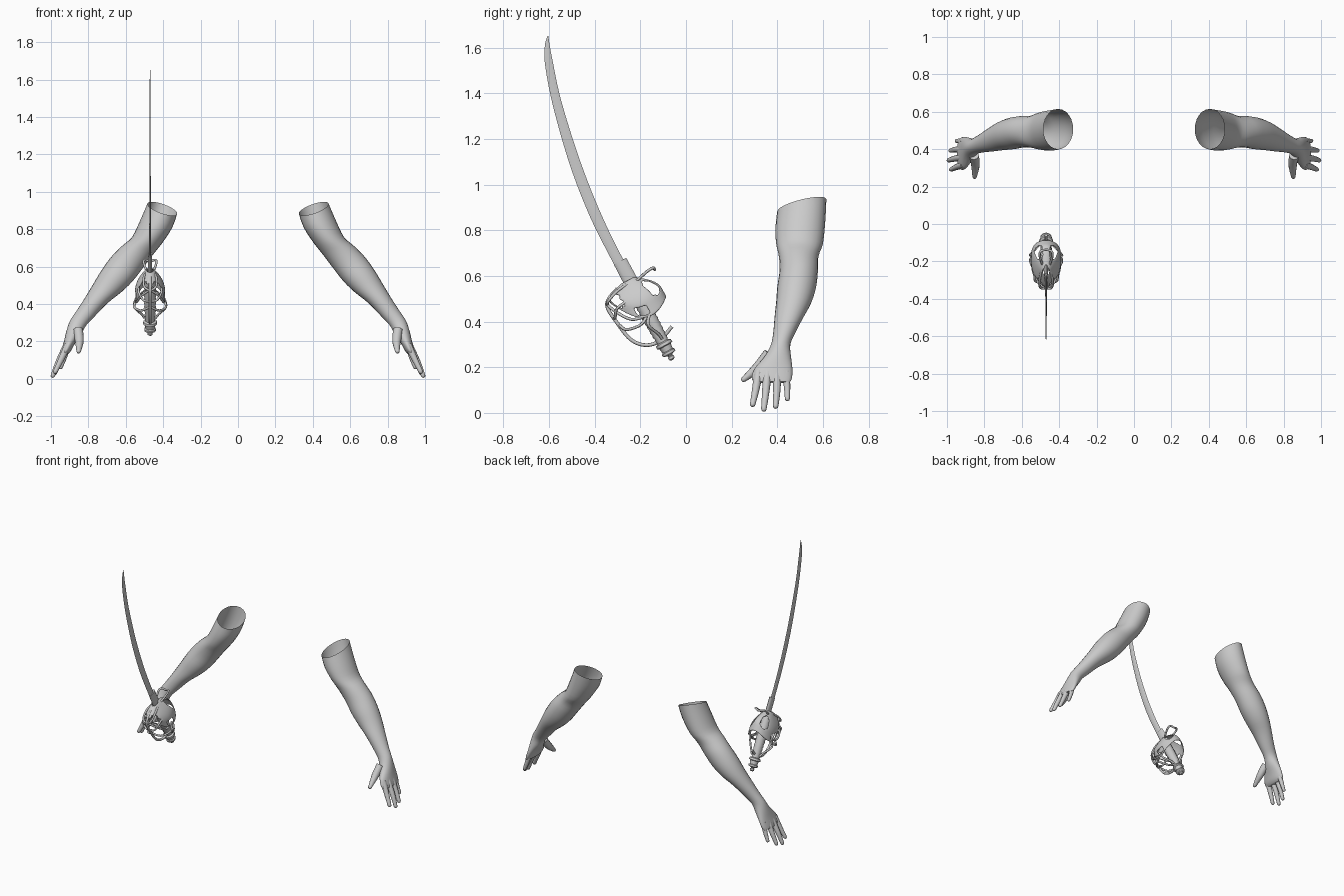
import bpy, bmesh, math
from mathutils import Vector as V

if "Cube" in bpy.data.objects:
    bpy.data.objects.remove(bpy.data.objects["Cube"])

grey = bpy.data.materials.new("pale_grey")
grey.diffuse_color = (0.6, 0.6, 0.6, 1)
grey.use_nodes = True
grey.node_tree.nodes["Principled BSDF"].inputs["Base Color"].default_value = grey.diffuse_color
CX = -0.47  # sword plane


def make(name, bm, subsurf=0, solid=0.0, angle=60):
    bmesh.ops.recalc_face_normals(bm, faces=bm.faces)
    me = bpy.data.meshes.new(name)
    bm.to_mesh(me)
    bm.free()
    me.materials.append(grey)
    ob = bpy.data.objects.new(name, me)
    bpy.context.collection.objects.link(ob)
    if solid:
        m = ob.modifiers.new("thickness", 'SOLIDIFY')
        m.thickness = solid
        m.offset = 0
    if subsurf:
        m = ob.modifiers.new("smooth", 'SUBSURF')
        m.levels = m.render_levels = subsurf
    bpy.ops.object.select_all(action='DESELECT')
    ob.select_set(True)
    bpy.context.view_layer.objects.active = ob
    bpy.ops.object.shade_smooth_by_angle(angle=math.radians(angle))
    return ob


def loft(bm, rings, cap0=True, cap1=True):
    rows = [[bm.verts.new(p) for p in r] for r in rings]
    n = len(rows[0])
    for a, b in zip(rows, rows[1:]):
        for i in range(n):
            bm.faces.new((a[i], a[(i + 1) % n], b[(i + 1) % n], b[i]))
    if cap0:
        bm.faces.new(rows[0][::-1])
    if cap1:
        bm.faces.new(rows[-1])


def ellipse(c, u, v, n):
    return [c + u * math.cos(k * math.tau / n) + v * math.sin(k * math.tau / n) for k in range(n)]


def spline(pts, steps):
    # Catmull-Rom through points of any length (extra entries allowed)
    out = []
    for i in range(len(pts) - 1):
        q = [pts[max(i - 1, 0)], pts[i], pts[i + 1], pts[min(i + 2, len(pts) - 1)]]
        for s in range(steps):
            t = s / steps
            out.append([0.5 * (2 * b + (c - a) * t + (2 * a - 5 * b + 4 * c - d) * t * t
                               + (3 * b - a - 3 * c + d) * t ** 3) for a, b, c, d in zip(*q)])
    return out + [list(pts[-1])]


def tube(bm, pts, n=8, steps=5, round_tip=False, side=V((0.31, 0.9, 0.2))):
    # points are (x, y, z, radius)
    p = spline(pts, steps)
    rings = []
    for i, q in enumerate(p):
        d = (V(p[min(i + 1, len(p) - 1)][:3]) - V(p[max(i - 1, 0)][:3])).normalized()
        u = (side - d * side.dot(d)).normalized()
        w = d.cross(u)
        rings.append(ellipse(V(q[:3]), u * q[3], w * q[3], n))
    if round_tip:
        for k in (0.6, 0.9):
            r = q[3] * math.sqrt(1 - k * k)
            rings.append(ellipse(V(q[:3]) + d * q[3] * k, u * r, w * r, n))
    loft(bm, rings)


# Arm sections: outer x, z, inner x, z, front y, back y
ARM = [(.485, .92, .325, .868, .40, .615), (.525, .835, .352, .80, .392, .61),
       (.567, .757, .405, .725, .395, .60), (.62, .71, .457, .66, .407, .58),
       (.675, .655, .51, .59, .41, .578), (.727, .585, .565, .52, .40, .57),
       (.772, .51, .625, .462, .395, .55), (.817, .435, .697, .405, .388, .515),
       (.862, .365, .765, .335, .382, .478), (.897, .312, .812, .285, .372, .457),
       (.916, .26, .84, .235, .345, .46), (.931, .2, .872, .188, .30, .466),
       (.943, .158, .895, .146, .288, .464), (.947, .138, .913, .13, .30, .455)]
# Digits: base, knuckle, tip with radii
DIGITS = [
    [(.855, .365, .26, .026), (.848, .315, .20, .023), (.852, .253, .147, .012)],
    [(.91, .318, .18, .020), (.947, .305, .10, .016), (.977, .292, .038, .012)],
    [(.915, .357, .18, .020), (.96, .349, .09, .016), (.990, .341, .017, .012)],
    [(.915, .398, .18, .020), (.95, .398, .10, .016), (.980, .393, .03, .012)],
    [(.91, .438, .18, .018), (.93, .443, .11, .014), (.948, .444, .062, .011)]]


def arm(name, s):
    bm = bmesh.new()
    rings = []
    for i, (ox, oz, ix, iz, y0, y1) in enumerate(spline(ARM, 3)):
        c = V((s * (ox + ix) / 2, (y0 + y1) / 2, (oz + iz) / 2))
        tilt = 0.026 * max(0, 1 - i / 6)
        rings.append(ellipse(c + V((0, 0, tilt * 0.6)), V((s * (ox - ix) / 2, 0, (oz - iz) / 2)),
                             V((0, (y1 - y0) / 2, tilt)), 24))
    loft(bm, rings, cap0=False)
    for d in DIGITS:
        tube(bm, [(s * x, y, z, r) for x, y, z, r in d], 12, 5, True)
    make(name, bm, angle=70)


arm("right_side_arm", 1)
arm("left_side_arm", -1)

# Curved blade: left edge y, z, right edge y, z, half thickness
BLADE = [(-.262, .545, -.205, .573, .008), (-.318, .655, -.279, .68, .006),
         (-.42, .858, -.378, .885, .005), (-.51, 1.09, -.466, 1.11, .004),
         (-.584, 1.35, -.546, 1.365, .004), (-.618, 1.53, -.584, 1.54, .003),
         (-.618, 1.61, -.597, 1.61, .002), (-.607, 1.652, -.603, 1.652, .001)]
bm = bmesh.new()
loft(bm, [ellipse(V((CX, (a + c) / 2, (b + d) / 2)), V((0, (c - a) / 2, (d - b) / 2)), V((t, 0, 0)), 6)
          for a, b, c, d, t in spline(BLADE, 5)])
make("blade", bm, angle=30)


def hilt(x, a, b):
    # a runs down the grip, b runs across it
    return V((CX + x, -.245 + .477 * a + .879 * b, .575 - .879 * a + .477 * b))


def turned(name, prof):
    bm = bmesh.new()
    loft(bm, [ellipse(hilt(0, a, 0), V((r, 0, 0)), V((0, .879, .477)) * r, 16) for a, r in prof])
    make(name, bm, angle=35)


# Blade collar
bm = bmesh.new()
loft(bm, [ellipse(hilt(0, a, 0.004), V((.011, 0, 0)), V((0, .879, .477)) * .031, 12) for a in (-.10, .03)])
make("blade_collar", bm)

# Grip with bound ridges, pommel and end knob
turned("grip", [(a * .0115, .024 + .003 * (a % 2) + .006 * math.sin(a / 27 * math.pi)) for a in range(2, 28)])
turned("pommel", [(.300, .026), (.305, .036), (.318, .038), (.322, .028), (.345, .025), (.349, .031),
                  (.36, .031), (.365, .014), (.37, .01), (.374, .014), (.384, .014), (.390, .006)])

# Basket guard with pierced openings
N, M = 40, 14
bm = bmesh.new()
grid = []
for j in range(M + 1):
    row = []
    for i in range(N):
        th = i * math.tau / N
        sx, cb = math.sin(th), math.cos(th)
        length = .055 + .13 * sx * sx + (.07 if cb > 0 else .02) * cb * cb
        t = j / M
        w = .22 + .78 * math.sin(min(1, t * 1.45) * math.pi / 2)
        row.append(bm.verts.new(hilt(.078 * sx * w, -.01 + length * t + .02 * cb * t, -.006 + .112 * cb * w)))
    grid.append(row)


def pierced(i, j):
    k = min(i, N - 1 - i)  # 0 at back, 19 at front
    oval = lambda ck, cj, rk, rj: ((k - ck) / rk) ** 2 + ((j - cj) / rj) ** 2 < 1
    return oval(16, 8, 2.3, 4) or oval(3.5, 6, 2.2, 3.2) or oval(10, 11, 1.6, 1.7)


for j in range(M):
    for i in range(N):
        if not pierced(i, j):
            k = (i + 1) % N
            bm.faces.new((grid[j][i], grid[j][k], grid[j + 1][k], grid[j + 1][i]))
bmesh.ops.delete(bm, geom=[v for v in bm.verts if not v.link_faces], context='VERTS')
make("basket_guard", bm, subsurf=1, solid=.006)

# Guard bars, mirrored on both sides: x offset, y, z
BARS = [[(.07, -.17, .425), (.072, -.24, .41), (.045, -.31, .445), (0, -.345, .475)],
        [(.07, -.17, .425), (.085, -.20, .385), (.05, -.26, .365), (0, -.292, .385)],
        [(.075, -.16, .43), (.085, -.165, .385), (.045, -.12, .345), (.03, -.105, .325)],
        [(.02, -.24, .575), (.035, -.30, .535), (.03, -.34, .49), (0, -.345, .472)],
        [(.02, -.215, .58), (.034, -.17, .62), (.028, -.145, .635), (0, -.137, .628)],
        [(.06, -.24, .50), (.06, -.30, .46), (.035, -.31, .42), (0, -.315, .415)]]
bm = bmesh.new()
for s in (-1, 1):
    for b in BARS:
        tube(bm, [(CX + s * x, y, z, .0065) for x, y, z in b], side=V((.1, .5, .86)))
make("guard_bars", bm)

# Knuckle bow sweeping from the guard past the pommel
bm = bmesh.new()
BOW = [(-.30, .545), (-.347, .475), (-.295, .385), (-.24, .32), (-.18, .297), (-.12, .313), (-.062, .378)]
tube(bm, [(CX, y, z, .008) for y, z in BOW], side=V((1, 0, 0)))
make("knuckle_bow", bm)
